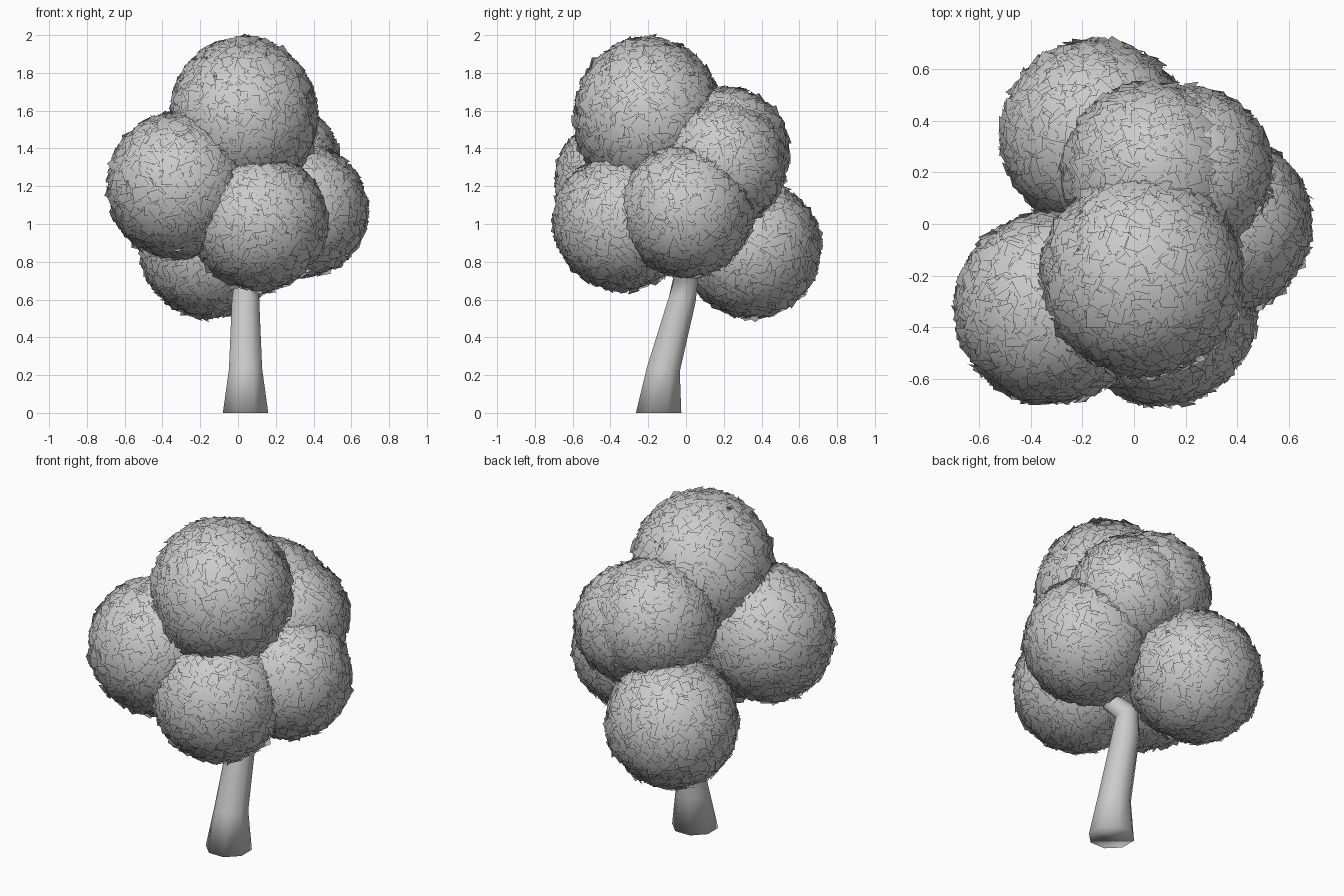
import bpy, bmesh, math, random
from mathutils import Vector, Matrix

if "Cube" in bpy.data.objects:
    bpy.data.objects.remove(bpy.data.objects["Cube"])

random.seed(4)


def make_object(name, bm):
    mesh = bpy.data.meshes.new(name)
    bm.to_mesh(mesh)
    bm.free()
    obj = bpy.data.objects.new(name, mesh)
    bpy.context.collection.objects.link(obj)
    return obj


def tube(name, path, sides=8):
    """Loft rings (x, y, z, radius, facing direction) into a capped tube."""
    bm = bmesh.new()
    rings = []
    for x, y, z, r, d in path:
        rot = Vector((0, 0, 1)).rotation_difference(Vector(d)).to_matrix()
        ring = []
        for i in range(sides):
            a = math.tau * (i + 0.5) / sides
            ring.append(bm.verts.new(Vector((x, y, z)) + rot @ Vector((r * math.cos(a), r * math.sin(a), 0))))
        rings.append(ring)
    for a, b in zip(rings, rings[1:]):
        for i in range(sides):
            j = (i + 1) % sides
            bm.faces.new((a[i], a[j], b[j], b[i]))
    bm.faces.new(rings[0][::-1])
    bm.faces.new(rings[-1])
    for f in bm.faces:
        f.smooth = True
    return make_object(name, bm)


def leaf_clump(name, centre, radius, tall=1.0, count=2200):
    """Round shell of square leaf cards, shaded like the ball they cover."""
    bm = bmesh.new()
    centre = Vector(centre)
    golden = math.pi * (3 - math.sqrt(5))
    for i in range(count):
        z = 1 - 2 * (i + 0.5) / count
        s = math.sqrt(1 - z * z)
        n = Vector((s * math.cos(golden * i), s * math.sin(golden * i), z))
        n = (n + Vector([random.gauss(0, 0.03) for _ in range(3)])).normalized()
        lean = (n + Vector([random.uniform(-0.45, 0.45) for _ in range(3)])).normalized()
        rot = lean.to_track_quat('Z', 'Y').to_matrix() @ Matrix.Rotation(random.uniform(0, math.tau), 3, 'Z')
        h = random.uniform(0.027, 0.038)
        out = n * (radius - 0.02 + random.uniform(-0.015, 0.008))
        p = centre + Vector((out.x, out.y, out.z * tall))
        quad = [bm.verts.new(p + rot @ Vector((u * h, v * h, 0)))
                for u, v in ((-1, -1), (1, -1), (1, 1), (-1, 1))]
        bm.faces.new(quad).smooth = True
    obj = make_object(name, bm)
    mesh = obj.data
    mesh.normals_split_custom_set_from_vertices([(v.co - centre).normalized() for v in mesh.vertices])
    return obj


# Leaning trunk with a flared foot, bending into the crown
tube("trunk", [
    (0.04, -0.145, 0.00, 0.130, (0, 0, 1)),
    (0.04, -0.12, 0.23, 0.095, (0, 0.12, 1)),
    (0.04, -0.02, 0.60, 0.078, (0, 0.2, 1)),
    (0.05, 0.00, 0.72, 0.070, (0.45, -0.1, 1)),
    (0.18, -0.07, 0.82, 0.050, (0.9, -0.5, 0.9)),
    (0.27, -0.11, 0.98, 0.025, (0.3, -0.1, 1)),
])

# Overlapping leaf clumps: name, centre, radius, vertical stretch
for part, pos, r, tall in (
    ("top_leaves", (0.03, -0.20, 1.56), 0.40, 1.1),
    ("left_leaves", (-0.32, -0.325, 1.20), 0.38, 1.04),
    ("front_leaves", (0.11, -0.34, 1.01), 0.37, 1.0),
    ("right_leaves", (0.335, 0.0, 1.07), 0.36, 1.0),
    ("back_leaves", (0.07, 0.20, 1.38), 0.355, 1.0),
    ("back_right_leaves", (0.20, 0.20, 1.32), 0.34, 1.0),
    ("back_lower_leaves", (-0.15, 0.345, 0.87), 0.375, 1.0),
):
    leaf_clump(part, pos, r, tall)
